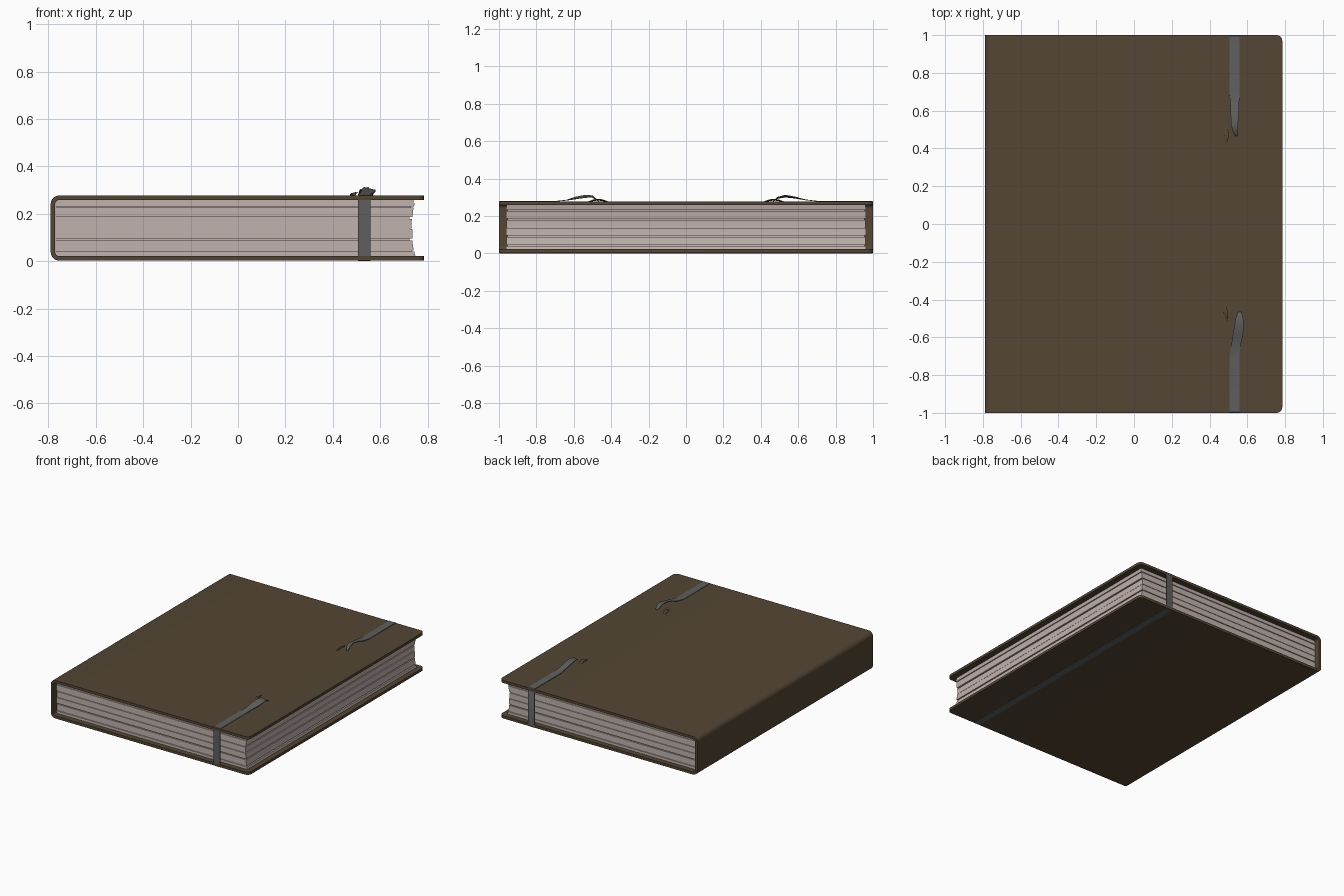
import bpy, bmesh, math

if "Cube" in bpy.data.objects:
    bpy.data.objects.remove(bpy.data.objects["Cube"])


def material(name, rgb):
    m = bpy.data.materials.new(name)
    m.diffuse_color = (*rgb, 1)
    m.use_nodes = True
    m.node_tree.nodes["Principled BSDF"].inputs["Base Color"].default_value = m.diffuse_color
    return m


BROWN = material("brown_leather", (0.088, 0.061, 0.033))
PAPER = material("warm_paper", (0.53, 0.45, 0.42))
GREY = material("grey_elastic", (0.112, 0.114, 0.114))


def finish(bm, name, mat, angle=35):
    bmesh.ops.recalc_face_normals(bm, faces=bm.faces)
    me = bpy.data.meshes.new(name)
    bm.to_mesh(me)
    bm.free()
    me.materials.append(mat)
    ob = bpy.data.objects.new(name, me)
    bpy.context.collection.objects.link(ob)
    bpy.context.view_layer.objects.active = ob
    ob.select_set(True)
    bpy.ops.object.shade_smooth_by_angle(angle=math.radians(angle))
    ob.select_set(False)
    return ob


def prism(profile, half):
    """Extrude an xz profile from y=-half to y=half."""
    bm = bmesh.new()
    f = bm.faces.new([bm.verts.new((x, -half, z)) for x, z in profile])
    ext = bmesh.ops.extrude_face_region(bm, geom=[f])
    for v in ext["geom"]:
        if isinstance(v, bmesh.types.BMVert):
            v.co.y = half
    return bm


def arc(cx, cz, r, a0, a1, n=6):
    return [(cx + r * math.cos(math.radians(a0 + (a1 - a0) * i / n)),
             cz + r * math.sin(math.radians(a0 + (a1 - a0) * i / n))) for i in range(n + 1)]


# Cover: one C-shaped wrap with a rounded spine and rounded board corners
B, T, X0, X1, TH = 0.003, 0.277, -0.79, 0.785, 0.019
outer = [(X1, T)] + arc(X0 + 0.035, T - 0.035, 0.035, 90, 180) \
    + arc(X0 + 0.035, B + 0.035, 0.035, 180, 270) + [(X1, B)]
inner = [(X1, B + TH)] + arc(X0 + 0.035, B + 0.035, 0.016, 270, 180) \
    + arc(X0 + 0.035, T - 0.035, 0.016, 180, 90) + [(X1, T - TH)]
bm = prism(outer + inner, 1.0)
corner = [e for e in bm.edges
          if all(v.co.x > X1 - 0.001 for v in e.verts)
          and abs(e.verts[0].co.y - e.verts[1].co.y) < 0.001
          and e.calc_length() < 0.03]
bmesh.ops.bevel(bm, geom=corner, offset=0.03, segments=5, profile=0.5, affect="EDGES")
finish(bm, "cover", BROWN)


# Pages: stacked leaves with a hollow fore edge and uneven ends
def fore_edge(z):
    return 0.735 + 0.013 * ((z - 0.14) / 0.118) ** 2


cuts = [0.022, 0.040, 0.046, 0.088, 0.095, 0.135, 0.139, 0.178, 0.186, 0.226, 0.231, 0.246, 0.259]
insets = [0.0, 0.012, 0.002, 0.013, 0.0, 0.009, 0.003, 0.013, 0.001, 0.012, 0.0, 0.006]
for i, inset in enumerate(insets):
    z0, z1 = cuts[i], cuts[i + 1]
    zs = [z0 + (z1 - z0) * k / 4 for k in range(5)]
    profile = [(-0.77, z1), (-0.77, z0)] + [(fore_edge(z) - inset, z) for z in zs]
    finish(prism(profile, 0.962 - inset * 0.6), f"page_section_{i + 1}", PAPER)


def ribbon(name, path, mat, thick, angle=60):
    """Strap swept through (x, y, z, half width, tilt), with thickness along its normal."""
    bm = bmesh.new()
    rings = []
    for i, (x, y, z, w, tilt) in enumerate(path):
        p, q = path[max(i - 1, 0)], path[min(i + 1, len(path) - 1)]
        dy, dz = q[1] - p[1], q[2] - p[2]
        d = math.hypot(dy, dz)
        ny, nz = -dz / d * thick, dy / d * thick
        rings.append([bm.verts.new(c) for c in (
            (x - w, y, z - tilt), (x + w, y, z + tilt),
            (x + w, y - ny, z + tilt - nz), (x - w, y - ny, z - tilt - nz))])
    for a, b in zip(rings, rings[1:]):
        for k in range(4):
            bm.faces.new((a[k], a[(k + 1) % 4], b[(k + 1) % 4], b[k]))
    bm.faces.new(rings[0])
    bm.faces.new(rings[-1])
    return finish(bm, name, mat, angle)


# Elastic strap: around the bottom and both ends, loose tips on the top
W, C = 0.026, 0.532
front_tip = [(0.560, -0.465, 0.279, 0.008, 0.0), (0.558, -0.50, 0.306, 0.020, -0.004),
             (0.556, -0.54, 0.307, 0.025, -0.006), (0.550, -0.59, 0.298, 0.027, -0.005),
             (0.540, -0.64, 0.286, 0.025, 0.0), (C, -0.70, 0.280, W, 0.0)]
back_tip = [(C, 0.70, 0.281, W, 0.0), (0.533, 0.64, 0.288, 0.024, 0.0),
            (0.533, 0.58, 0.301, 0.021, 0.003), (0.532, 0.53, 0.308, 0.019, 0.005),
            (0.536, 0.49, 0.299, 0.014, 0.003), (0.542, 0.465, 0.279, 0.006, 0.0)]
wrap = [(C, -0.996, 0.280, W, 0), (C, -1.0, 0.276, W, 0), (C, -1.0, 0.004, W, 0),
        (C, -0.996, 0.0, W, 0), (C, 0.996, 0.0, W, 0), (C, 1.0, 0.004, W, 0),
        (C, 1.0, 0.276, W, 0), (C, 0.996, 0.281, W, 0)]
ribbon("elastic_strap", front_tip + wrap + back_tip[:], GREY, -0.004, 40)

# Small curled leather flaps beside the strap tips
for label, s in (("front", -1), ("back", 1)):
    flap = [(0.478 + 0.004 * k if s < 0 else 0.492 - 0.003 * abs(k - 2),
             s * (0.42 + 0.025 * k),
             0.276 + 0.013 * math.sin(math.pi * k / 4),
             0.002 + 0.010 * math.sin(math.pi * k / 4), 0.003) for k in range(5)]
    ribbon(f"{label}_leather_flap", flap, BROWN, 0.003 * s)
